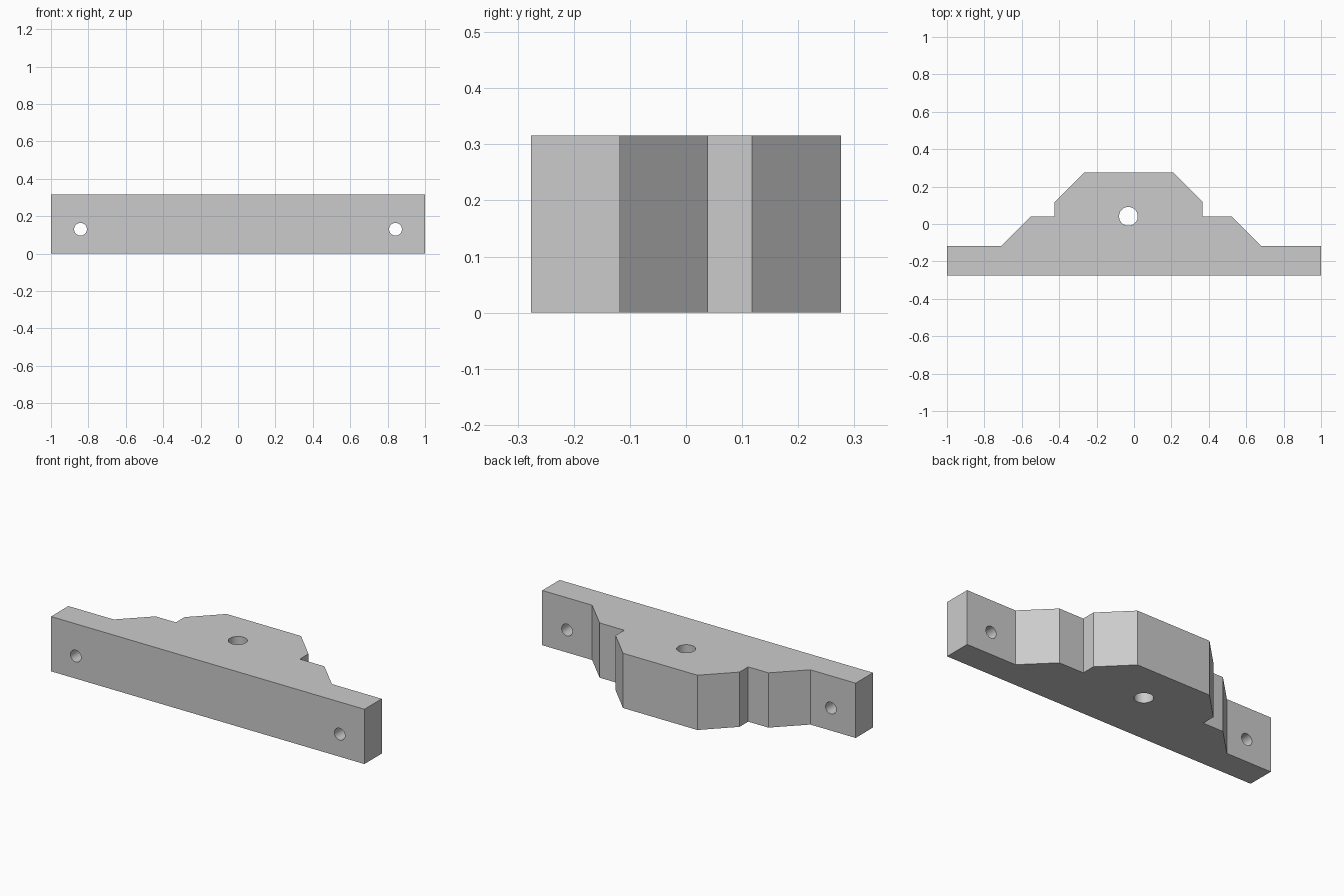
import bpy
import bmesh
import math

cube = bpy.data.objects.get("Cube")
if cube:
    bpy.data.objects.remove(cube, do_unlink=True)

HEIGHT = 0.316

grey = bpy.data.materials.new("plain_grey")
grey.use_nodes = True
colour = (0.6, 0.6, 0.6, 1.0)
grey.diffuse_color = colour
grey.node_tree.nodes["Principled BSDF"].inputs["Base Color"].default_value = colour


def extrude_profile(name, points, height):
    """Solid prism standing on the ground with the given plan outline."""
    bm = bmesh.new()
    face = bm.faces.new([bm.verts.new((x, y, 0)) for x, y in points])
    raised = bmesh.ops.extrude_face_region(bm, geom=[face])["geom"]
    top = [v for v in raised if isinstance(v, bmesh.types.BMVert)]
    bmesh.ops.translate(bm, verts=top, vec=(0, 0, height))
    bmesh.ops.recalc_face_normals(bm, faces=bm.faces)
    mesh = bpy.data.meshes.new(name)
    bm.to_mesh(mesh)
    bm.free()
    mesh.materials.append(grey)
    obj = bpy.data.objects.new(name, mesh)
    bpy.context.collection.objects.link(obj)
    return obj


def drill(target, centre, radius, rotation=(0, 0, 0)):
    """Cut a round through hole."""
    bpy.ops.mesh.primitive_cylinder_add(
        vertices=48, radius=radius, depth=1, location=centre, rotation=rotation)
    cutter = bpy.context.object
    cutter.name = "hole_cutter"
    cutter.hide_render = True
    cutter.data.materials.append(grey)
    bpy.context.view_layer.objects.active = target
    mod = target.modifiers.new("hole", "BOOLEAN")
    mod.operation = "DIFFERENCE"
    mod.solver = "EXACT"
    mod.object = cutter
    bpy.ops.object.modifier_apply(modifier=mod.name)
    bpy.data.objects.remove(cutter, do_unlink=True)


# Bracket body: flat front bar with a stepped, chamfered boss behind it
outline = [
    (-1, -0.276), (1, -0.276), (1, -0.118),
    (0.682, -0.118), (0.524, 0.039), (0.367, 0.039), (0.367, 0.118),
    (0.209, 0.276), (-0.266, 0.276),
    (-0.424, 0.118), (-0.424, 0.039), (-0.553, 0.039), (-0.711, -0.118),
    (-1, -0.118),
]
bracket = extrude_profile("mounting_bracket", outline, HEIGHT)

# Vertical hole through the boss
drill(bracket, (-0.03, 0.041, HEIGHT / 2), 0.05)

# Mounting holes through both ends of the bar
for side in (-1, 1):
    drill(bracket, (side * 0.842, -0.2, 0.13), 0.034, (math.pi / 2, 0, 0))

# Smooth hole walls with crisp edges elsewhere
bpy.ops.object.select_all(action="DESELECT")
bracket.select_set(True)
bpy.context.view_layer.objects.active = bracket
bpy.ops.object.shade_smooth_by_angle(angle=math.radians(30))
